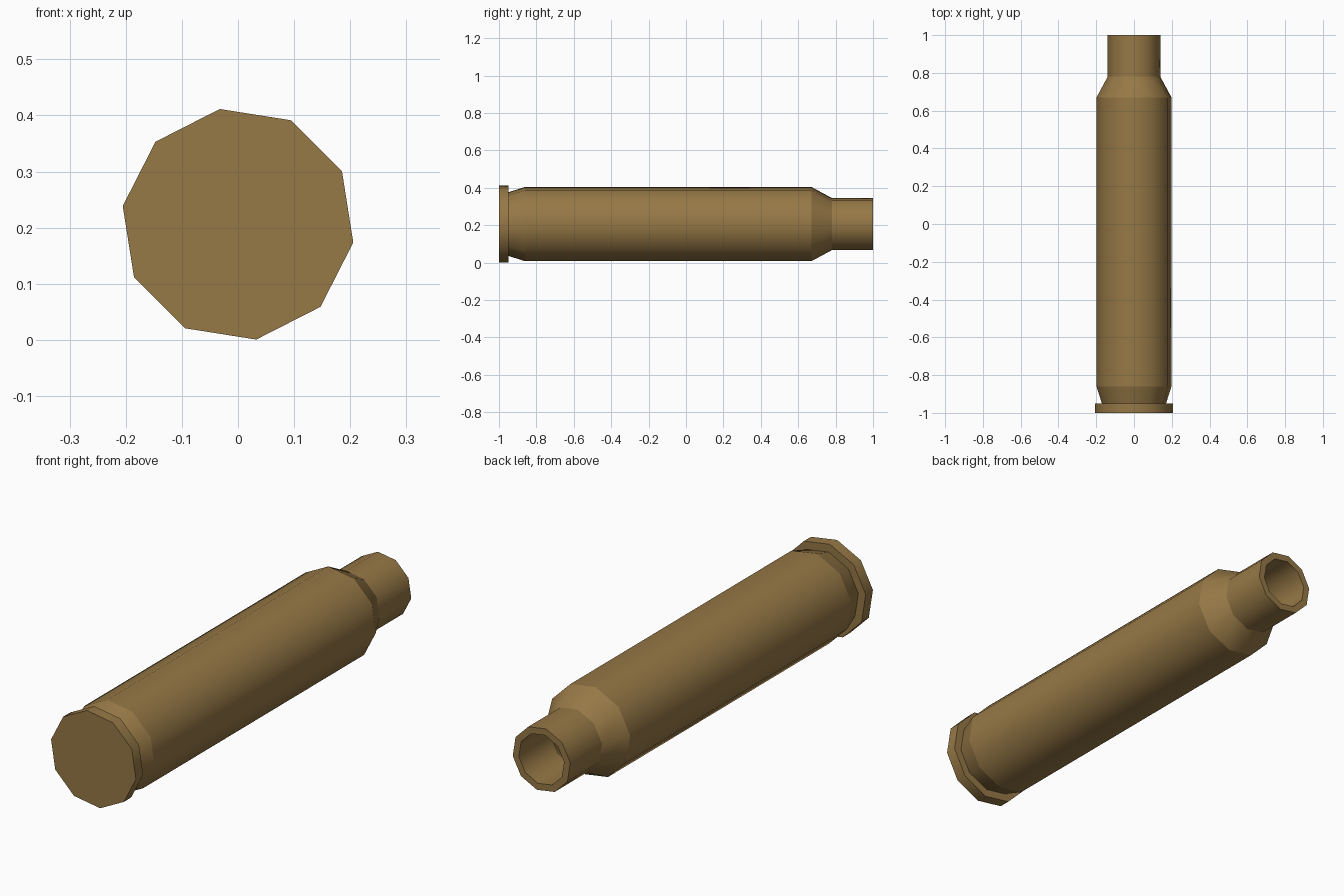
import bpy, bmesh, math

if "Cube" in bpy.data.objects:
    bpy.data.objects.remove(bpy.data.objects["Cube"])

SIDES = 10
CENTRE_Z = 0.206

# Profile (y, radius) from the base, along the outside, over the lip, down the inside
profile = [
    (-1.0, 0.208), (-0.95, 0.208),      # rim
    (-0.95, 0.172), (-0.86, 0.201),     # extractor groove
    (0.67, 0.201), (0.78, 0.141),       # body and shoulder
    (1.0, 0.141), (1.0, 0.111),         # neck and lip
    (0.78, 0.111), (0.66, 0.171),       # inner neck and shoulder
    (-0.84, 0.171),                     # inner floor
]

brass = bpy.data.materials.new("dull brass")
brass.diffuse_color = (0.305, 0.188, 0.061, 1)
brass.use_nodes = True
brass.node_tree.nodes["Principled BSDF"].inputs["Base Color"].default_value = brass.diffuse_color

bm = bmesh.new()
rings = []
for y, r in profile:
    ring = []
    for k in range(SIDES):
        a = math.radians(-9 + 360 * k / SIDES)
        ring.append(bm.verts.new((r * math.cos(a), y, CENTRE_Z + r * math.sin(a))))
    rings.append(ring)

# Smooth side bands between neighbouring rings
for a, b in zip(rings, rings[1:]):
    for k in range(SIDES):
        n = (k + 1) % SIDES
        bm.faces.new((a[k], a[n], b[n], b[k])).smooth = True

# Flat base and inner floor
bm.faces.new(rings[0])
bm.faces.new(rings[-1])
bmesh.ops.recalc_face_normals(bm, faces=bm.faces[:])

# Every ring is a hard edge
for e in bm.edges:
    if abs(e.verts[0].co.y - e.verts[1].co.y) < 1e-5:
        e.smooth = False

mesh = bpy.data.meshes.new("casing")
bm.to_mesh(mesh)
bm.free()
mesh.materials.append(brass)
casing = bpy.data.objects.new("casing", mesh)
bpy.context.collection.objects.link(casing)
